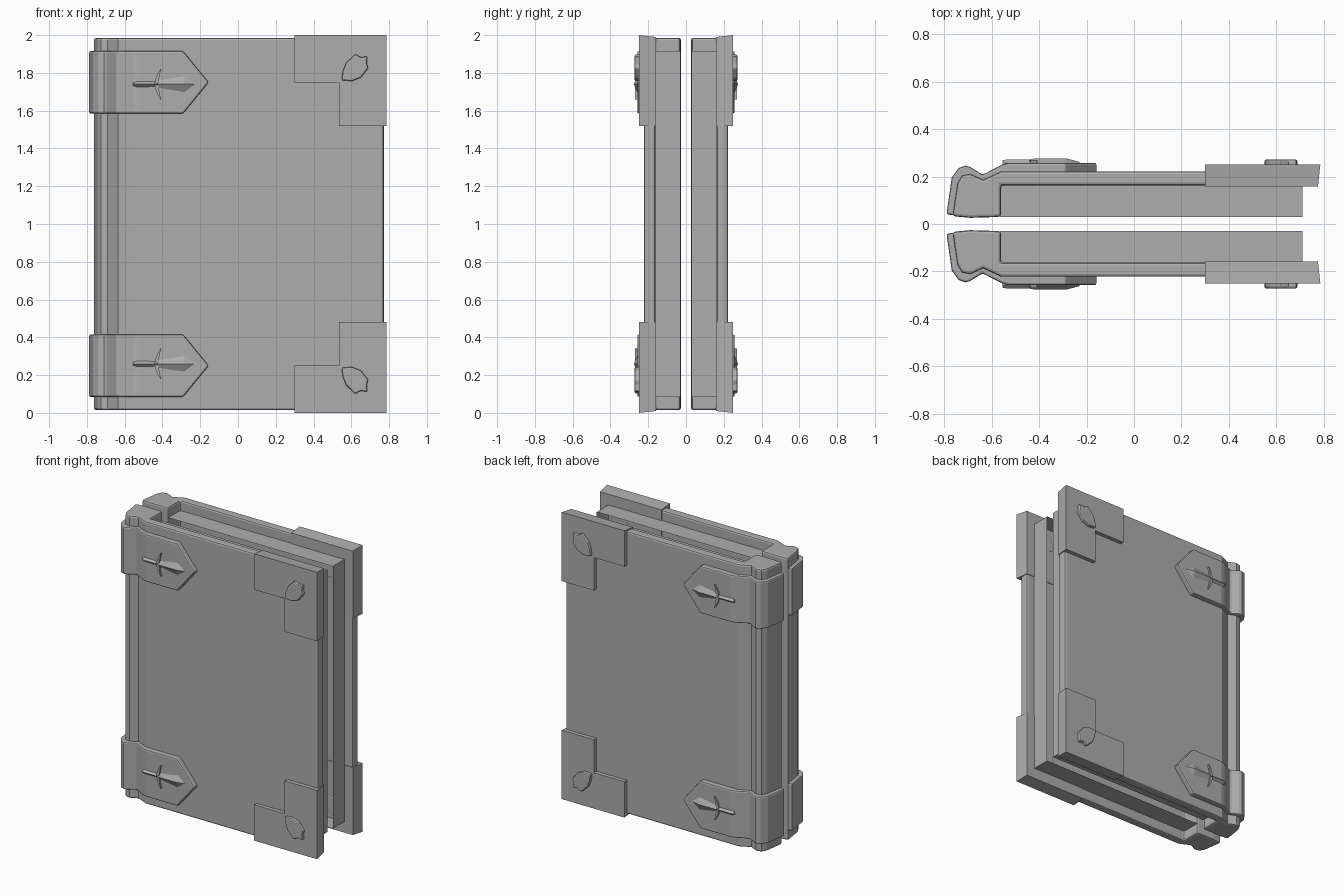
import bpy
import bmesh
import math

cube = bpy.data.objects.get("Cube")
if cube:
    bpy.data.objects.remove(cube, do_unlink=True)

GREY = (0.42, 0.42, 0.42, 1.0)
grey = bpy.data.materials.new("plain grey")
grey.use_nodes = True
grey.diffuse_color = GREY
grey.node_tree.nodes["Principled BSDF"].inputs["Base Color"].default_value = GREY


def finish(name, bm, bevel=0, segments=2, both_ends=True, closed=True):
    """Turn the back upper part into an object mirrored about the book's centre."""
    if closed:
        bmesh.ops.recalc_face_normals(bm, faces=bm.faces)
    mesh = bpy.data.meshes.new(name)
    bm.to_mesh(mesh)
    bm.free()
    mesh.materials.append(grey)
    ob = bpy.data.objects.new(name, mesh)
    ob.location.z = 1
    bpy.context.collection.objects.link(ob)
    if bevel:
        mod = ob.modifiers.new("soft edges", "BEVEL")
        mod.width = bevel
        mod.segments = segments
        mod.limit_method = "ANGLE"
        mod.angle_limit = math.radians(50)
    mod = ob.modifiers.new("mirror", "MIRROR")
    mod.use_axis = (False, True, both_ends)
    mod.use_mirror_merge = False
    return ob


def prism(points, low, high, axis):
    """Extrude an outline along y (outline in x, z) or z (outline in x, y)."""
    bm = bmesh.new()

    def ring(level):
        return [bm.verts.new((a, level, b) if axis == "y" else (a, b, level))
                for a, b in points]
    bottom, top = ring(low), ring(high)
    bm.faces.new(bottom)
    bm.faces.new(top)
    n = len(points)
    for i in range(n):
        j = (i + 1) % n
        bm.faces.new((bottom[i], bottom[j], top[j], top[i]))
    bmesh.ops.recalc_face_normals(bm, faces=bm.faces)
    return bm


# Cover board with the rounded spine and its hinge groove
cover = [(-.765, .033), (-.745, .17), (-.725, .205), (-.69, .212),
         (-.635, .187), (-.56, .222), (.772, .222), (.772, .162),
         (-.56, .162), (-.56, .03), (-.69, .026)]
finish("cover_and_spine", prism(cover, -.985, .985, "z"), .012, both_ends=False)

# Page block: a hollow shell open towards the middle of the book
block = [(-.565, .03), (.71, .03), (.71, .164), (-.565, .164)]
bm = prism(block, -.915, .915, "z")
hidden = [f for f in bm.faces
          if f.normal.y < -.9 or f.normal.y > .9 or f.normal.x < -.9]
bmesh.ops.delete(bm, geom=hidden, context="FACES")
finish("page_block", bm, both_ends=False, closed=False)

# Pointed straps wrapping the spine
strap = [(-.79, .04), (-.768, .195), (-.74, .235), (-.71, .246), (-.69, .24),
         (-.638, .208), (-.555, .25), (-.525, .258), (-.155, .258),
         (-.155, .2), (-.56, .2), (-.635, .17), (-.7, .19), (-.73, .16),
         (-.755, .037)]
bm = prism(strap, .585, .915, "z")
for side in (-1, 1):
    cut = bmesh.ops.bisect_plane(
        bm, geom=bm.verts[:] + bm.edges[:] + bm.faces[:],
        plane_co=(-.155, 0, .75), plane_no=(.165, 0, side * .135),
        clear_outer=True)
    rim = [e for e in cut["geom_cut"] if isinstance(e, bmesh.types.BMEdge)]
    bmesh.ops.holes_fill(bm, edges=rim)
bmesh.ops.remove_doubles(bm, verts=bm.verts, dist=.0001)
finish("straps", bm, .009)

# L-shaped corner plates, flared outwards
plate = [(.3, 1), (.785, 1), (.785, .52), (.535, .52), (.535, .75), (.3, .75)]
bm = prism(plate, .158, .25, "y")
for v in bm.verts:
    if v.co.y < .2:
        v.co.x = min(v.co.x, .775)
        v.co.z = min(v.co.z, .99)
finish("corner_plates", bm)

# Tilted shield studs on the corner plates
shield = [(.548, .76), (.555, .81), (.572, .853), (.62, .9), (.65, .883),
          (.685, .888), (.682, .85), (.69, .825), (.65, .775), (.605, .757)]
finish("shield_studs", prism(shield, .155, .272, "y"), .008)

# Sword reliefs on the straps: diamond sections along x (x, half width, ridge)
stations = [(-.555, .008, .268), (-.535, .015, .272), (-.44, .014, .272),
            (-.42, .022, .276), (-.285, .044, .276), (-.23, .002, .262)]
bm = bmesh.new()
rings = [[bm.verts.new(co) for co in ((x, ridge, .74), (x, .257, .74 + w),
                                      (x, .155, .74), (x, .257, .74 - w))]
         for x, w, ridge in stations]
for a, b in zip(rings, rings[1:]):
    for i in range(4):
        j = (i + 1) % 4
        bm.faces.new((a[i], a[j], b[j], b[i]))
bm.faces.new(rings[0])
bm.faces.new(rings[-1])
finish("sword_reliefs", bm)

# Crescent guards of the swords
steps = 8
outer, inner = [], []
for i in range(steps + 1):
    t = 2 * i / steps - 1
    bow = .03 * t * t
    outer.append((-.44 + bow, .74 + .08 * t))
    inner.append((-.436 + bow + .016 * (1 - t * t), .74 + .08 * t))
finish("sword_guards", prism(outer + inner[::-1], .2, .27, "y"))
